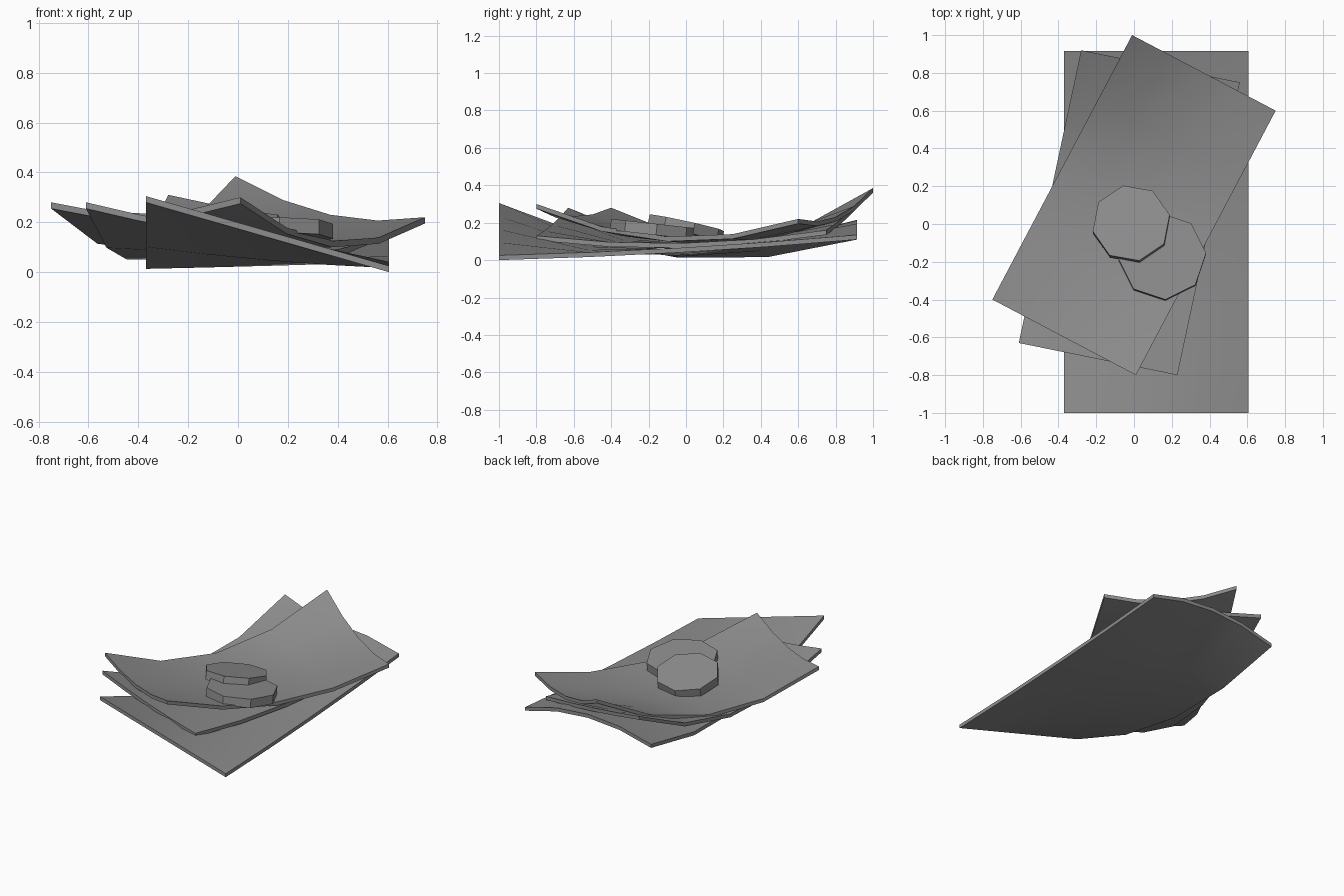
import bpy, bmesh, math
from mathutils import Vector, Matrix

if "Cube" in bpy.data.objects:
    bpy.data.objects.remove(bpy.data.objects["Cube"], do_unlink=True)

# One plain grey for everything
grey = bpy.data.materials.new("mid_grey")
grey.use_nodes = True
colour = (0.27, 0.27, 0.27, 1)
grey.diffuse_color = colour
grey.node_tree.nodes["Principled BSDF"].inputs["Base Color"].default_value = colour

STEPS = 4
THICK = 0.025


def finish(name, bm):
    bmesh.ops.recalc_face_normals(bm, faces=bm.faces)
    mesh = bpy.data.meshes.new(name)
    bm.to_mesh(mesh)
    bm.free()
    mesh.materials.append(grey)
    obj = bpy.data.objects.new(name, mesh)
    bpy.context.collection.objects.link(obj)
    bpy.ops.object.select_all(action='DESELECT')
    obj.select_set(True)
    bpy.context.view_layer.objects.active = obj
    bpy.ops.object.shade_smooth_by_angle(angle=math.radians(30))
    return obj


def bend(t, a, b, c):
    """Parabola through a, b, c at t = 0, half, 1."""
    return a * (1 - t) * (1 - 2 * t) + b * 4 * t * (1 - t) + c * t * (2 * t - 1)


def sheet(name, corner, right, back, heights):
    """Curled rectangle: heights are front, middle and back rows of three."""
    bm = bmesh.new()
    o, r, b = Vector(corner), Vector(right), Vector(back)
    grid = []
    for j in range(STEPS + 1):
        for i in range(STEPS + 1):
            u, v = i / STEPS, j / STEPS
            p = o + (r - o) * u + (b - o) * v
            z = bend(v, *[bend(u, *row) for row in heights])
            grid.append(bm.verts.new((p.x, p.y, z)))
    n = STEPS + 1
    for j in range(STEPS):
        for i in range(STEPS):
            k = j * n + i
            bm.faces.new((grid[k], grid[k + 1], grid[k + n + 1], grid[k + n]))
    # Vertical thickness, keeping the upper skin in place
    low = bmesh.ops.extrude_face_region(bm, geom=bm.faces[:], use_keep_orig=True)
    verts = [g for g in low["geom"] if isinstance(g, bmesh.types.BMVert)]
    bmesh.ops.translate(bm, verts=verts, vec=(0, 0, -THICK))
    return finish(name, bm)


def disc(name, top, radius, turn, slope_x, slope_y, depth=0.06):
    """Tilted eight-sided coin, placed by the centre of its upper face."""
    bm = bmesh.new()
    bmesh.ops.create_cone(bm, cap_ends=True, segments=8, radius1=radius,
                          radius2=radius, depth=depth)
    normal = Vector((-slope_x, -slope_y, 1)).normalized()
    tilt = Vector((0, 0, 1)).rotation_difference(normal).to_matrix().to_4x4()
    spin = Matrix.Rotation(math.radians(turn), 4, 'Z')
    place = Matrix.Translation(Vector(top) - normal * depth / 2)
    bmesh.ops.transform(bm, matrix=place @ tilt @ spin, verts=bm.verts)
    return finish(name, bm)


# Stack of curled sheets
sheet("bottom_sheet", (-0.37, -1), (0.605, -1), (-0.37, 0.915),
      [(0.305, 0.165, 0.025), (0.038, 0.05, 0.065), (0.135, 0.215, 0.135)])
sheet("middle_sheet", (-0.61, -0.63), (0.23, -0.80), (-0.28, 0.92),
      [(0.28, 0.19, 0.13), (0.075, 0.08, 0.09), (0.31, 0.225, 0.16)])
sheet("top_sheet", (-0.75, -0.40), (0.01, -0.80), (-0.01, 1.0),
      [(0.28, 0.235, 0.30), (0.11, 0.11, 0.125), (0.385, 0.23, 0.22)])

# Two coins lying on top
disc("lower_coin", (0.15, -0.17, 0.195), 0.232, 4, 0, -0.11)
disc("upper_coin", (-0.015, 0.005, 0.2), 0.208, 12, 0.04, -0.22)
